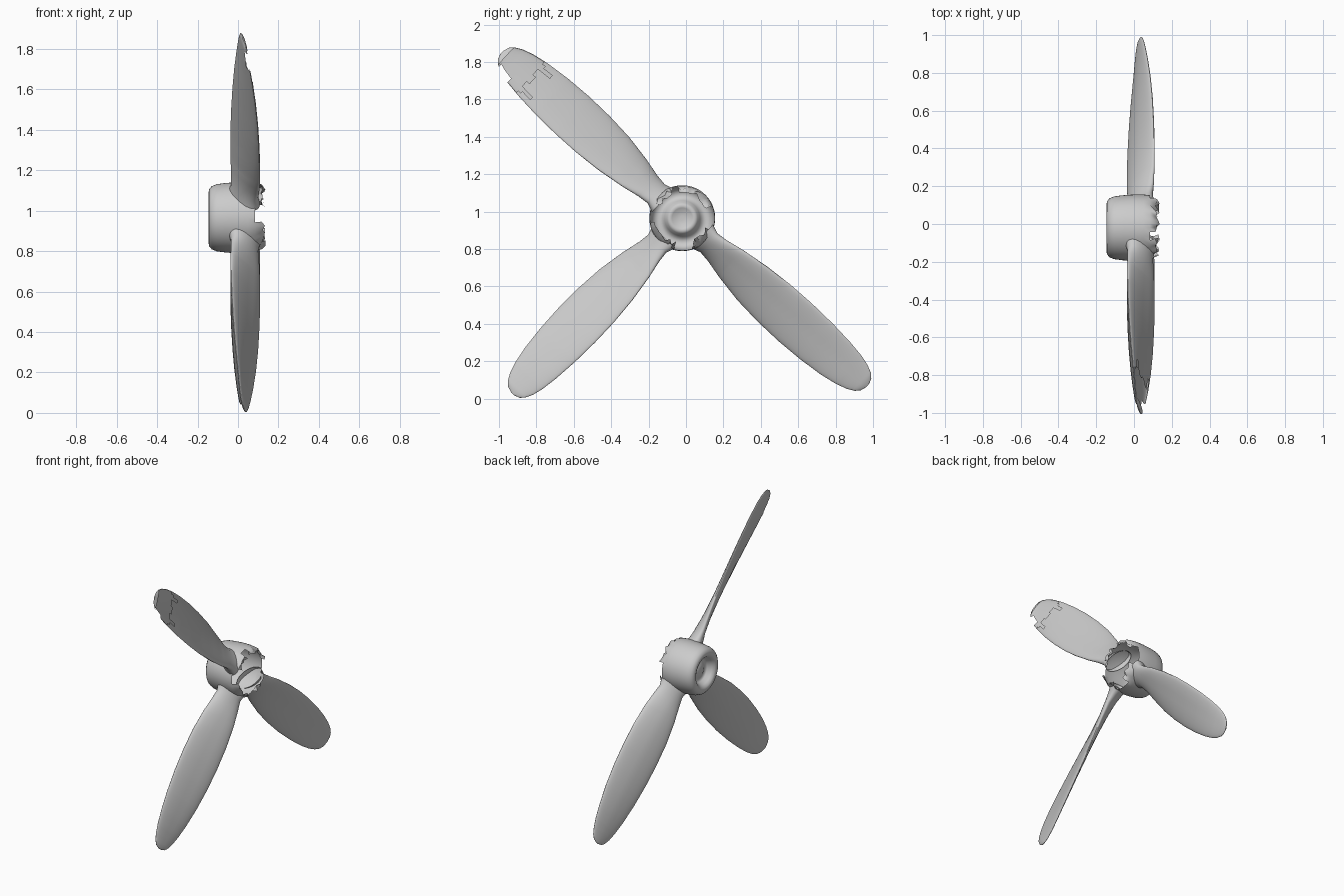
import bpy, bmesh, math, random
from mathutils import Vector

if "Cube" in bpy.data.objects:
    bpy.data.objects.remove(bpy.data.objects["Cube"])

random.seed(4)
CY, CZ = -0.02, 0.965   # hub axis runs along x through this point


def finish(bm, name, angle=50):
    me = bpy.data.meshes.new(name)
    bmesh.ops.recalc_face_normals(bm, faces=bm.faces)
    bm.to_mesh(me)
    bm.free()
    ob = bpy.data.objects.new(name, me)
    bpy.context.collection.objects.link(ob)
    bpy.ops.object.select_all(action='DESELECT')
    ob.select_set(True)
    bpy.context.view_layer.objects.active = ob
    bpy.ops.object.shade_smooth_by_angle(angle=math.radians(angle))
    return ob


def bridge(bm, rings):
    n = len(rings[0])
    for a, b in zip(rings, rings[1:]):
        for i in range(n):
            j = (i + 1) % n
            bm.faces.new((a[i], a[j], b[j], b[i]))


# Blade stations: radius, half width (clockwise edge), half width (other edge),
# pitch offset along x, half thickness, centre x
STATIONS = [
    (0.14, 0.085, 0.085, 0.035, 0.070, 0.030),
    (0.19, 0.070, 0.066, 0.040, 0.055, 0.032),
    (0.25, 0.078, 0.072, 0.056, 0.042, 0.035),
    (0.35, 0.102, 0.092, 0.066, 0.032, 0.036),
    (0.50, 0.128, 0.113, 0.069, 0.026, 0.036),
    (0.65, 0.140, 0.124, 0.066, 0.023, 0.036),
    (0.80, 0.143, 0.126, 0.060, 0.021, 0.036),
    (0.95, 0.137, 0.121, 0.050, 0.019, 0.035),
    (1.08, 0.124, 0.110, 0.038, 0.016, 0.033),
    (1.17, 0.107, 0.097, 0.028, 0.014, 0.031),
    (1.23, 0.088, 0.081, 0.021, 0.012, 0.029),
    (1.27, 0.066, 0.061, 0.015, 0.010, 0.028),
    (1.29, 0.044, 0.041, 0.010, 0.007, 0.027),
    (1.30, 0.012, 0.012, 0.003, 0.003, 0.026),
]


def sample(r):
    for a, b in zip(STATIONS, STATIONS[1:]):
        if r <= b[0]:
            t = (r - a[0]) / (b[0] - a[0])
            return [p + (q - p) * t for p, q in zip(a, b)]
    return STATIONS[-1]


def blade(name, direction, length, worn=False):
    dy, dz = Vector(direction).normalized()
    radii = sorted({s[0] for s in STATIONS} | {round(0.3 + 0.04 * k, 3) for k in range(25)})
    bm = bmesh.new()
    rings, n, info = [], 32, {}
    for r in radii:
        _, cw, ccw, pitch, th, xc = sample(r)
        ring = []
        for i in range(n):
            t = 2 * math.pi * i / n
            u, v = math.cos(t), math.sin(t)
            s = u * (cw if u > 0 else ccw)
            x = xc - pitch * u + th * v
            R = r * length / 1.30
            vert = bm.verts.new((x, CY + dy * R + dz * s, CZ + dz * R - dy * s))
            info[vert] = (r, u, v)
            ring.append(vert)
        rings.append(ring)
    bridge(bm, rings)
    bm.faces.new(rings[-1])
    if worn:
        # torn skin near the tip: part of the rear skin and a notch in one edge
        gone = []
        for f in bm.faces:
            r, u, v = (sum(info[q][k] for q in f.verts) / len(f.verts) for k in range(3))
            skin = v > 0.1 and 1.03 + 0.09 * abs(math.sin(5 * u)) < r < 1.27
            notch = u < -0.72 and 1.16 < r < 1.25
            if skin or notch:
                gone.append(f)
        bmesh.ops.delete(bm, geom=gone, context='FACES')
    return finish(bm, name)


blade("blade_upper", (-0.737, 0.676), 1.31, worn=True)
blade("blade_lower_left", (-0.695, -0.720), 1.305)
blade("blade_lower_right", (0.742, -0.670), 1.335)

# Hub shell: dished nose cap at -x, open torn rim at +x
PROFILE = [(-0.105, 0.012), (-0.103, 0.035), (-0.093, 0.055), (-0.088, 0.068),
           (-0.098, 0.082), (-0.125, 0.095), (-0.140, 0.107), (-0.146, 0.122),
           (-0.143, 0.140), (-0.130, 0.156), (-0.105, 0.166), (-0.060, 0.172),
           (0.000, 0.176), (0.050, 0.176), (0.085, 0.172), (0.110, 0.160),
           (0.122, 0.142)]
bm = bmesh.new()
N = 48
rings = []
for k, (x, r) in enumerate(PROFILE):
    torn = k >= len(PROFILE) - 2
    ring = []
    for i in range(N):
        t = 2 * math.pi * i / N
        jx = random.uniform(-0.012, 0.014) if torn else 0
        jr = random.uniform(-0.014, 0.010) if torn else 0
        ring.append(bm.verts.new((x + jx, CY + (r + jr) * math.cos(t), CZ + (r + jr) * math.sin(t))))
    rings.append(ring)
bridge(bm, rings)
bm.faces.new(rings[0])
# missing bites along the torn rim, as (start, end) angles in degrees
BITES = [(-20, 25), (95, 112), (150, 185), (255, 290)]
gone = []
for f in bm.faces:
    c = f.calc_center_median()
    a = math.degrees(math.atan2(c.z - CZ, c.y - CY)) % 360
    if c.x > 0.09 and any(s <= a <= e or s <= a - 360 <= e for s, e in BITES):
        gone.append(f)
bmesh.ops.delete(bm, geom=gone, context='FACES')
finish(bm, "hub", 60)
